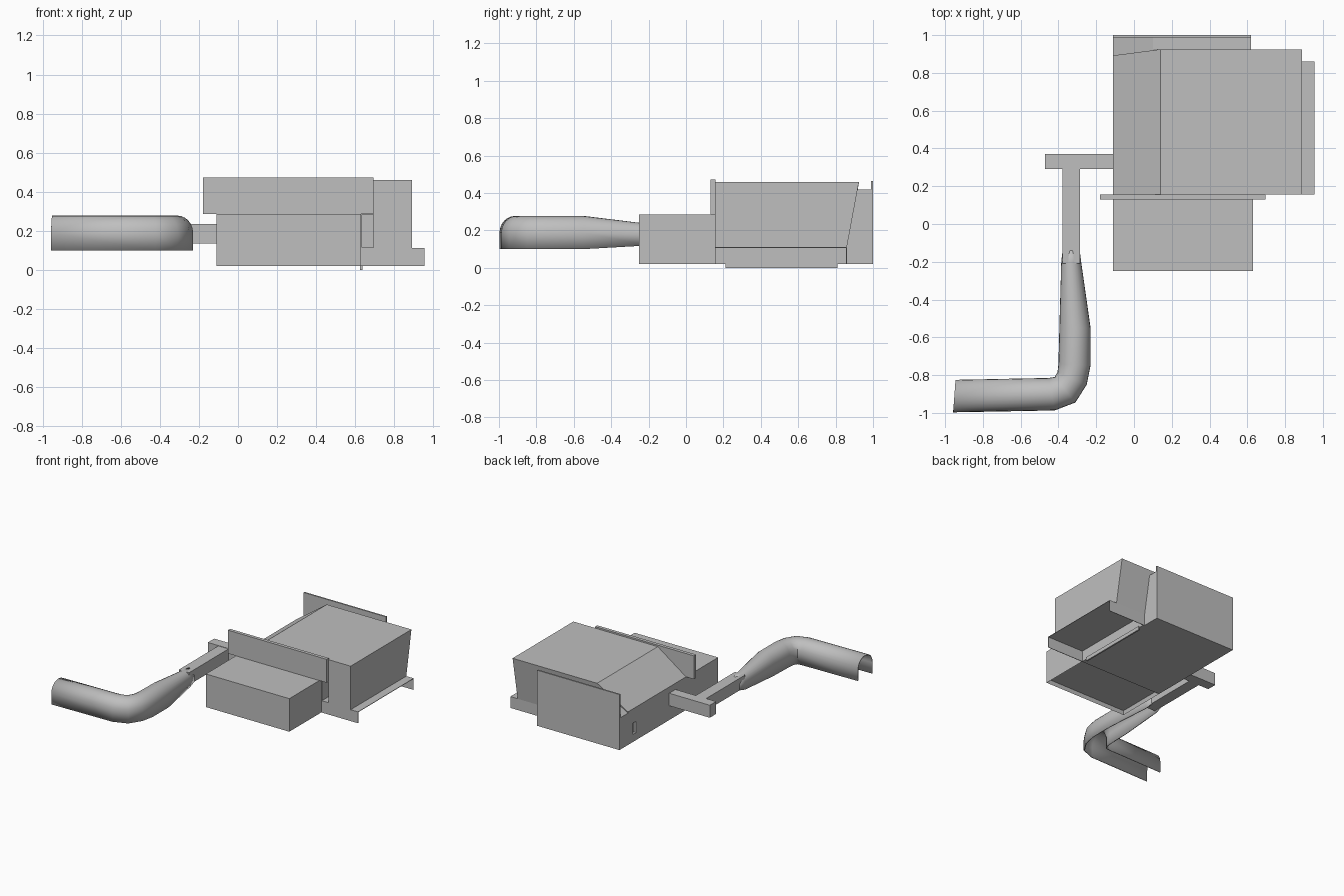
import bpy, bmesh, math
from mathutils import Vector

cube = bpy.data.objects.get("Cube")
if cube:
    bpy.data.objects.remove(cube, do_unlink=True)

grey = bpy.data.materials.new("plain_grey")
grey.use_nodes = True
grey.diffuse_color = (0.52, 0.52, 0.52, 1)
grey.node_tree.nodes["Principled BSDF"].inputs["Base Color"].default_value = grey.diffuse_color


def finish(name, bm, normals=True):
    if normals:
        bmesh.ops.recalc_face_normals(bm, faces=bm.faces)
    mesh = bpy.data.meshes.new(name)
    bm.to_mesh(mesh)
    bm.free()
    mesh.materials.append(grey)
    obj = bpy.data.objects.new(name, mesh)
    bpy.context.scene.collection.objects.link(obj)
    return obj


def box_mesh(x, y, z):
    bm = bmesh.new()
    bmesh.ops.create_cube(bm, size=1)
    for v in bm.verts:
        v.co = [lo + (c + 0.5) * (hi - lo) for c, (lo, hi) in zip(v.co, (x, y, z))]
    return bm


def box(name, x, y, z):
    return finish(name, box_mesh(x, y, z))


def prism(name, profile, front, back):
    """Extrude an x-z profile along y; back gives y as a function of z."""
    bm = bmesh.new()
    rings = [[bm.verts.new((x, f(z), z)) for x, z in profile] for f in (front, back)]
    bm.faces.new(rings[0])
    bm.faces.new(rings[1][::-1])
    n = len(profile)
    for i in range(n):
        j = (i + 1) % n
        bm.faces.new((rings[0][i], rings[0][j], rings[1][j], rings[1][i]))
    return finish(name, bm)


def cut(target, name, x, y, z):
    cutter = box(name, x, y, z)
    cutter.hide_render = True
    cutter.hide_viewport = True
    mod = target.modifiers.new(name, "BOOLEAN")
    mod.operation = "DIFFERENCE"
    mod.solver = "EXACT"
    mod.object = cutter


# Main housing with a sloped shoulder and a leaning back
housing = prism(
    "main_housing",
    [(-0.11, 0.02), (0.63, 0.02), (0.63, 0.11), (0.89, 0.11),
     (0.89, 0.46), (0.14, 0.46), (-0.11, 0.285)],
    lambda z: 0.155,
    lambda z: 0.86 + max(0, z - 0.11) * 0.185)
cut(housing, "front_slot_cutter", (0.635, 0.695), (0.1, 0.84), (0.115, 0.282))
cut(housing, "side_vent_cutter", (-0.2, -0.09), (0.79, 0.83), (0.08, 0.17))

# Rear block and upright back plate
prism("rear_block",
      [(-0.11, 0.02), (0.62, 0.02), (0.62, 0.42), (0.1, 0.42), (-0.11, 0.275)],
      lambda z: 0.85, lambda z: 0.992)
box("back_plate", (-0.11, 0.62), (0.988, 1.0), (0.02, 0.465))

# Front box with a shallow recess underneath
bm = box_mesh((-0.11, 0.63), (-0.25, 0.155), (0.02, 0.285))
bm.normal_update()
bottom = [f for f in bm.faces if f.normal.z < -0.9]
bmesh.ops.inset_region(bm, faces=bottom, thickness=0.012)
bmesh.ops.translate(bm, verts=bottom[0].verts, vec=(0, 0, 0.03))
finish("front_box", bm)
box("front_plate", (-0.18, 0.695), (0.13, 0.157), (0.285, 0.472))

# Side ledge, open below and at its outer side
box("ledge_top", (0.63, 0.955), (0.155, 0.86), (0.107, 0.111))
for name, y in (("ledge_front", 0.155), ("ledge_back", 0.856)):
    box(name, (0.63, 0.955), (y, y + 0.004), (0.02, 0.11))
box("bottom_rail", (0.625, 0.637), (0.21, 0.81), (0, 0.03))

# Arm joining the housing to the tube
box("cross_bar", (-0.47, -0.11), (0.29, 0.37), (0.135, 0.235))
box("arm_rod", (-0.378, -0.287), (-0.21, 0.3), (0.135, 0.232))

# Bent arched tube, open below: inner edge, outer edge, bottom, top
stations = [
    ((-0.945, -0.825), (-0.957, -0.997), 0.1, 0.278),
    ((-0.45, -0.815), (-0.42, -0.987), 0.1, 0.278),
    ((-0.42, -0.81), (-0.31, -0.945), 0.1, 0.278),
    ((-0.405, -0.785), (-0.25, -0.85), 0.1, 0.278),
    ((-0.4, -0.74), (-0.23, -0.75), 0.1, 0.278),
    ((-0.395, -0.55), (-0.23, -0.55), 0.1, 0.278),
    ((-0.385, -0.2), (-0.28, -0.2), 0.12, 0.235),
    ((-0.378, -0.14), (-0.287, -0.14), 0.135, 0.233),
]
steps = 12
bm = bmesh.new()
rings = []
for inner, outer, low, high in stations:
    a, b = Vector(inner), Vector(outer)
    mid = (low + high) / 2
    ring = [bm.verts.new((*a, low))]
    for i in range(steps + 1):
        t = math.pi * i / steps
        p = a.lerp(b, (1 - math.cos(t)) / 2)
        ring.append(bm.verts.new((*p, mid + (high - mid) * math.sin(t))))
    ring.append(bm.verts.new((*b, low)))
    rings.append(ring)
for r, s in zip(rings, rings[1:]):
    for i in range(len(r) - 1):
        bm.faces.new((r[i], r[i + 1], s[i + 1], s[i]))
bm.normal_update()
top = max(bm.faces, key=lambda f: abs(f.normal.z))
if top.normal.z < 0:
    bmesh.ops.reverse_faces(bm, faces=bm.faces)
tube = finish("bent_tube", bm, normals=False)
shell = tube.modifiers.new("shell", "SOLIDIFY")
shell.thickness = 0.008
shell.offset = -1

bpy.ops.object.select_all(action="DESELECT")
tube.select_set(True)
bpy.context.view_layer.objects.active = tube
bpy.ops.object.shade_smooth_by_angle(angle=math.radians(40))
